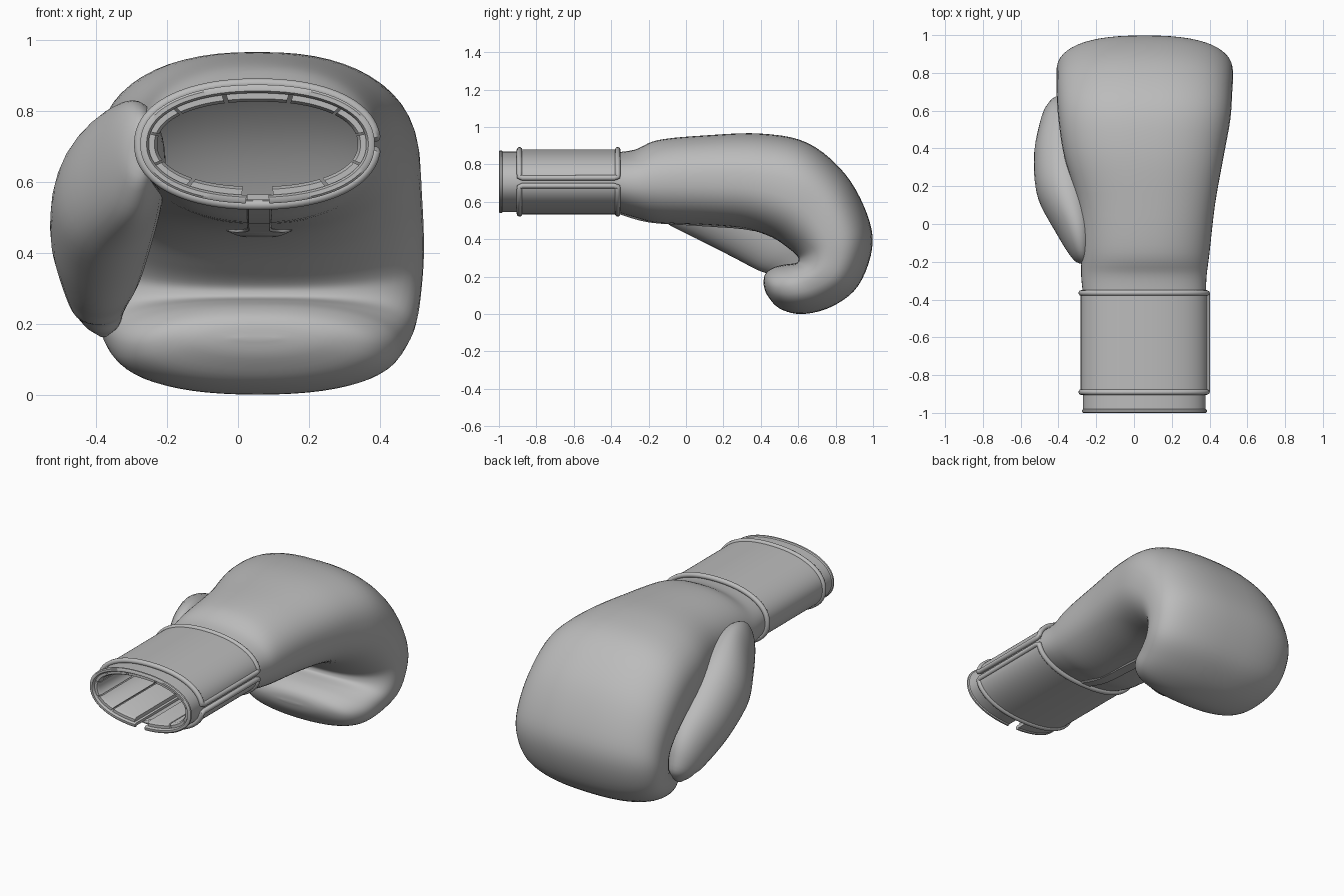
import bpy, bmesh, math
from mathutils import Vector

if "Cube" in bpy.data.objects:
    bpy.data.objects.remove(bpy.data.objects["Cube"], do_unlink=True)

leather = bpy.data.materials.new("grey leather")
leather.use_nodes = True
GREY = (0.5, 0.5, 0.5, 1)
leather.diffuse_color = GREY
leather.node_tree.nodes["Principled BSDF"].inputs["Base Color"].default_value = GREY
CX, CZ = 0.055, 0.707          # wrist axis


def finish(obj, angle=40):
    obj.data.materials.append(leather)
    bpy.ops.object.select_all(action='DESELECT')
    obj.select_set(True)
    bpy.context.view_layer.objects.active = obj
    bpy.ops.object.shade_smooth_by_angle(angle=math.radians(angle))
    return obj


def loft(name, rows, wrap_rows=False, wrap_cols=True, cap_start=False, cap_end=False):
    """Skin a grid of points with quads."""
    bm = bmesh.new()
    grid = [[bm.verts.new(p) for p in row] for row in rows]
    n, m = len(grid), len(grid[0])
    for i in range(n if wrap_rows else n - 1):
        a, b = grid[i], grid[(i + 1) % n]
        for j in range(m if wrap_cols else m - 1):
            k = (j + 1) % m
            bm.faces.new((a[j], a[k], b[k], b[j]))
    if cap_start:
        bm.faces.new(grid[0])
    if cap_end:
        bm.faces.new(grid[-1])
    bmesh.ops.recalc_face_normals(bm, faces=bm.faces)
    mesh = bpy.data.meshes.new(name)
    bm.to_mesh(mesh)
    bm.free()
    obj = bpy.data.objects.new(name, mesh)
    bpy.context.collection.objects.link(obj)
    return finish(obj)


def smooth_rows(keys, steps):
    """Catmull-Rom interpolation of tuples."""
    out = []
    for i in range(len(keys) - 1):
        p = [keys[max(0, min(len(keys) - 1, i + d))] for d in (-1, 0, 1, 2)]
        for s in range(steps):
            t = s / steps
            out.append([0.5 * (2*b + (c - a)*t + (2*a - 5*b + 4*c - d)*t*t
                               + (3*b - a - 3*c + d)*t**3) for a, b, c, d in zip(*p)])
    return out + [list(keys[-1])]


def oval(t, n):
    c, s = math.cos(t), math.sin(t)
    return (math.copysign(abs(c) ** (2 / n), c), math.copysign(abs(s) ** (2 / n), s))


def cuff_point(t, y, off):
    """Point on the wrist oval, offset outwards."""
    u, v = oval(t, 2.2)
    return Vector((CX + (0.325 + off) * u, y, CZ + (0.162 + off) * v))


def angles(a, b, count):
    return [a + (b - a) * i / count for i in range(count + 1)]


# Hand: outer y, outer z, inner y, inner z, right x, left x, squareness
hand_keys = [
    (-.37, .865, -.37, .545, -.27, .38, 2.2),
    (-.27, .88, -.27, .515, -.28, .385, 2.2),
    (-.15, .93, -.15, .487, -.28, .40, 2.2),
    (.10, .955, .12, .475, -.30, .43, 2.3),
    (.40, .965, .32, .455, -.37, .475, 2.4),
    (.65, .915, .46, .41, -.40, .51, 2.5),
    (.85, .75, .55, .35, -.41, .52, 2.5),
    (.97, .53, .595, .31, -.41, .525, 2.5),
    (.995, .35, .60, .285, -.41, .52, 2.5),
    (.92, .15, .585, .272, -.395, .505, 2.5),
    (.78, .04, .53, .265, -.37, .475, 2.4),
    (.62, .0, .475, .252, -.33, .44, 2.3),
    (.50, .03, .435, .228, -.26, .37, 2.2),
    (.435, .10, .418, .20, -.14, .25, 2.1),
    (.415, .155, .415, .165, .0, .1, 2.0)]
rows = []
for oy, oz, iy, iz, xl, xr, n in smooth_rows(hand_keys, 5):
    ring = []
    for j in range(56):
        u, v = oval(math.tau * j / 56, n)
        ring.append(((xl + xr) / 2 + u * (xr - xl) / 2,
                     (oy + iy) / 2 + v * (oy - iy) / 2,
                     (oz + iz) / 2 + v * (oz - iz) / 2))
    rows.append(ring)
loft("hand", rows, cap_end=True)

# Thumb: centre x, y, z, half width, half thickness
thumb_keys = [
    (-.27, -.21, .71, .02, .01),
    (-.28, -.17, .70, .11, .05),
    (-.305, -.05, .66, .18, .10),
    (-.36, .15, .58, .20, .15),
    (-.385, .35, .46, .185, .145),
    (-.39, .50, .35, .16, .115),
    (-.395, .575, .26, .115, .08),
    (-.385, .60, .20, .07, .05),
    (-.38, .61, .165, .012, .01)]
path = smooth_rows(thumb_keys, 5)
rows = []
for i, (x, y, z, w, th) in enumerate(path):
    a, b = path[max(i - 1, 0)], path[min(i + 1, len(path) - 1)]
    run = Vector((0, b[1] - a[1], b[2] - a[2])).normalized()
    side = Vector((0, -run.z, run.y))
    rows.append([Vector((x + th * math.cos(t), y, z)) + side * w * math.sin(t)
                 for t in angles(0, math.tau, 32)[:-1]])
loft("thumb", rows, cap_start=True, cap_end=True)


def cuff_shell(name, profile, t0, t1, count):
    """Wall with a closed (y, offset) profile swept round the wrist."""
    loft(name, [[cuff_point(t, y, o) for y, o in profile] for t in angles(t0, t1, count)],
         cap_start=True, cap_end=True)


# Inner sleeve, slit on the palm side, with a rolled rim
SLIT = -math.pi / 2
cuff_shell("sleeve", [(-.98, 0), (-.985, .006), (-.995, .006), (-1, 0), (-1, -.012),
                      (-.99, -.018), (-.36, -.018), (-.36, 0)],
           SLIT + .08, SLIT + math.tau - .08, 80)

# Padded lining panels with narrow grooves between them
PANELS = 11
span = (math.tau - .2) / PANELS
for i in range(PANELS):
    start = SLIT + .1 + i * span
    cuff_shell("lining_panel", [(-.985, -.016), (-.985, -.034), (-.97, -.042),
                                (-.42, -.042), (-.40, -.016)],
               start + .02, start + span - .02, 8)

# Strap wrapped round the wrist, with its ends meeting on the left side
GAP = .10
cuff_shell("wrist_strap", [(-.9, -.002), (-.9, .012), (-.36, .012), (-.36, -.002)],
           GAP, math.tau - GAP, 88)

# Piping round the strap border
border = angles(GAP + .03, math.tau - GAP - .03, 88)
loop = [cuff_point(t, -.89, .009) for t in border]
loop += [cuff_point(math.tau - GAP, y, .009) for y in (-.875, -.385)]
loop += [cuff_point(t, -.365, .009) for t in reversed(border)]
loop += [cuff_point(GAP, y, .009) for y in (-.385, -.875)]
curve = bpy.data.curves.new("strap_piping", 'CURVE')
curve.dimensions = '3D'
curve.bevel_depth = .015
curve.bevel_resolution = 3
spline = curve.splines.new('POLY')
spline.points.add(len(loop) - 1)
for pt, co in zip(spline.points, loop):
    pt.co = (*co, 1)
spline.use_cyclic_u = True
piping = bpy.data.objects.new("strap_piping", curve)
bpy.context.collection.objects.link(piping)
bpy.context.view_layer.objects.active = piping
piping.select_set(True)
bpy.ops.object.convert(target='MESH')
finish(bpy.context.view_layer.objects.active)

# Palm tab: narrow stem ending in a rounded head, y, z, half width
tab_keys = [(-.36, .535, .035), (-.2, .49, .035), (.05, .472, .035), (.2, .462, .035),
            (.25, .459, .05), (.27, .457, .09), (.31, .453, .085), (.35, .446, .06),
            (.375, .442, .02)]
rows = []
for y, z, w in smooth_rows(tab_keys, 4):
    rows.append([(CX + .005 + sx * w, y, z + dz) for sx, dz in
                 ((-1, .03), (-1, .006), (-.85, 0), (.85, 0), (1, .006), (1, .03))])
loft("palm_tab", rows, cap_start=True, cap_end=True)
